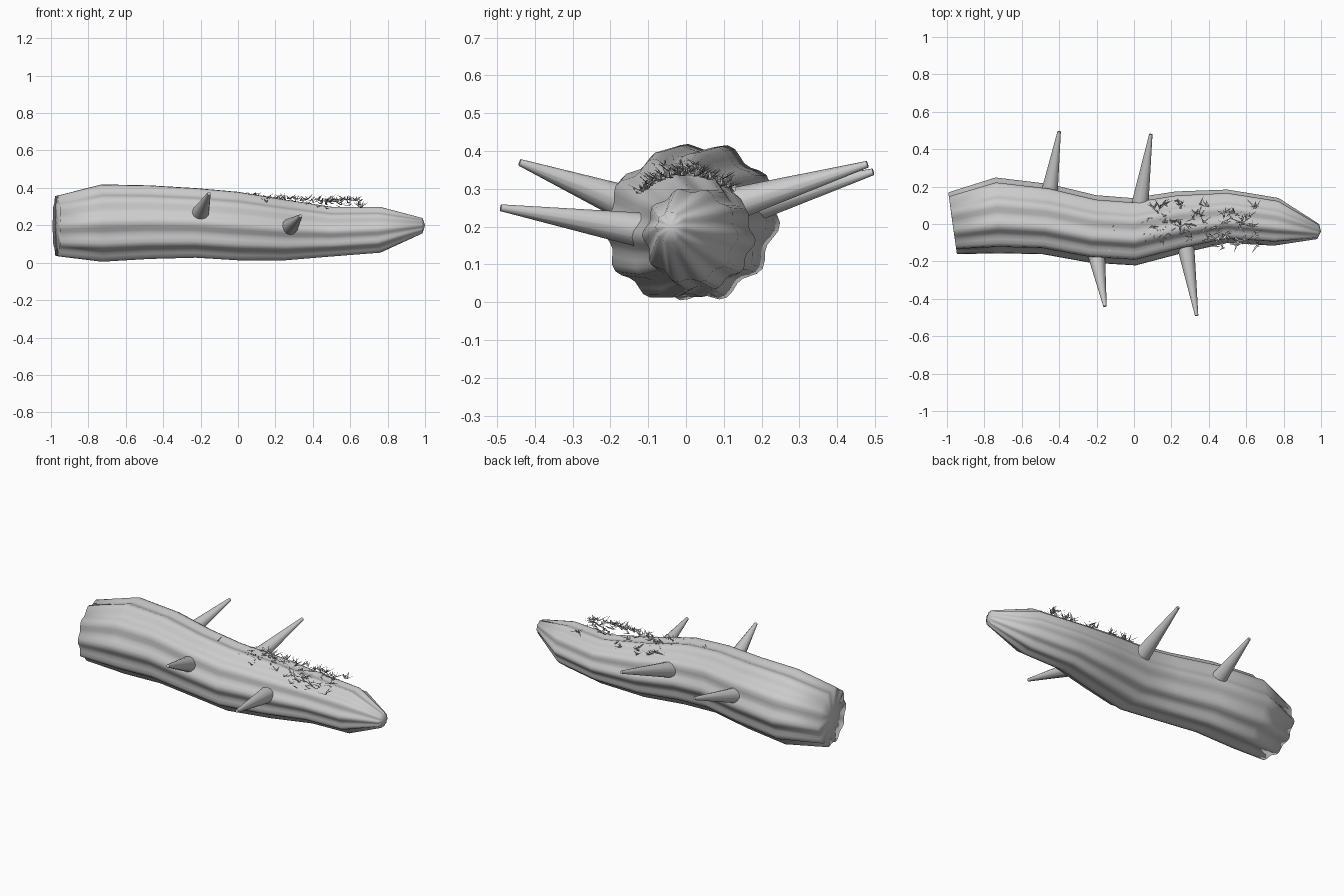
import bpy, bmesh, math, random
from mathutils import Vector, Matrix

if "Cube" in bpy.data.objects:
    bpy.data.objects.remove(bpy.data.objects["Cube"])

random.seed(4)
RIDGES, SIDES = 10, 60


def finish(bm, name, angle=40):
    bmesh.ops.recalc_face_normals(bm, faces=bm.faces[:])
    me = bpy.data.meshes.new(name)
    bm.to_mesh(me)
    bm.free()
    ob = bpy.data.objects.new(name, me)
    bpy.context.collection.objects.link(ob)
    bpy.ops.object.select_all(action='DESELECT')
    bpy.context.view_layer.objects.active = ob
    ob.select_set(True)
    bpy.ops.object.shade_smooth_by_angle(angle=math.radians(angle))
    return ob


# Trunk sections: x, y min, y max, z min, z max, tilt of the ring in plan
sections = [
    (-0.97, -0.16, 0.17, 0.03, 0.36, -0.14),
    (-0.73, -0.155, 0.25, 0.0, 0.42, -0.05),
    (-0.47, -0.16, 0.215, 0.015, 0.415, 0.1),
    (-0.22, -0.205, 0.155, 0.022, 0.40, 0.1),
    (0.0, -0.22, 0.14, 0.008, 0.38, -0.05),
    (0.24, -0.155, 0.175, 0.008, 0.34, -0.1),
    (0.50, -0.10, 0.185, 0.03, 0.30, 0.0),
    (0.76, -0.115, 0.14, 0.05, 0.30, 0.1),
    (0.985, -0.08, 0.0, 0.155, 0.24, 0.12),
]

# Ridged, winding trunk
bm = bmesh.new()
rings = []
for x, y0, y1, z0, z1, tilt in sections:
    cy, cz, ry, rz = (y0 + y1) / 2, (z0 + z1) / 2, (y1 - y0) / 2, (z1 - z0) / 2
    ring = []
    for i in range(SIDES):
        a = math.tau * i / SIDES
        f = 1.01 - 0.11 * (0.5 - 0.5 * math.cos(RIDGES * a + 0.3))
        f *= 1 - 0.06 * max(0, math.cos(a + 0.8)) ** 4  # flatter lower back
        dy = math.cos(a) * ry * f
        z = max(0, cz + math.sin(a) * rz * (f + 0.02))
        ring.append(bm.verts.new((x + tilt * dy, cy + dy, z)))
    rings.append(ring)
for r0, r1 in zip(rings, rings[1:]):
    for i in range(SIDES):
        j = (i + 1) % SIDES
        bm.faces.new((r0[i], r0[j], r1[j], r1[i]))
for ring, tip in ((rings[0], (-0.97, 0.0, 0.195)), (rings[-1], (1.0, -0.04, 0.2))):
    c = bm.verts.new(tip)
    for i in range(SIDES):
        bm.faces.new((ring[i], ring[(i + 1) % SIDES], c))
finish(bm, "trunk", 180)

# Broken tapering branch stubs: base point, tip point
stubs = [
    ((-0.46, 0.12, 0.24), (-0.40, 0.495, 0.345)),
    ((0.025, 0.06, 0.24), (0.09, 0.48, 0.365)),
    ((-0.205, -0.14, 0.255), (-0.155, -0.44, 0.37)),
    ((0.27, -0.08, 0.185), (0.335, -0.49, 0.25)),
]
for n, (b, t) in enumerate(stubs):
    b, t = Vector(b), Vector(t)
    d = t - b
    bm = bmesh.new()
    m = Matrix.Translation((b + t) / 2) @ d.to_track_quat('Z', 'Y').to_matrix().to_4x4()
    bmesh.ops.create_cone(bm, cap_ends=True, segments=12, radius1=0.05,
                          radius2=0.009, depth=d.length, matrix=m)
    finish(bm, f"branch_stub_{n + 1}")

# Moss: tufts of thin blades scattered over the top of the trunk
bm = bmesh.new()
for k in range(100):
    x = random.uniform(0.08, 0.66) if k > 5 else random.uniform(-0.17, 0.1)
    y = random.uniform(-0.11, 0.11) + 0.02 * math.sin(x * 9)
    z = 0.345 - 3.2 * y * y - 0.02 * max(0, x - 0.1)
    if x < 0.1:
        z += 0.02
    base = Vector((x, y, z))
    for _ in range(4):
        a = random.uniform(0, math.tau)
        side = Vector((math.cos(a), math.sin(a), 0)) * 0.006
        lean = Vector((random.uniform(-0.045, 0.045),
                       random.uniform(-0.035, 0.035) + y * 0.15,
                       random.uniform(0.0, 0.03)))
        vs = [bm.verts.new(p) for p in (base - side, base + side, base + lean)]
        bm.faces.new(vs)
finish(bm, "moss")
